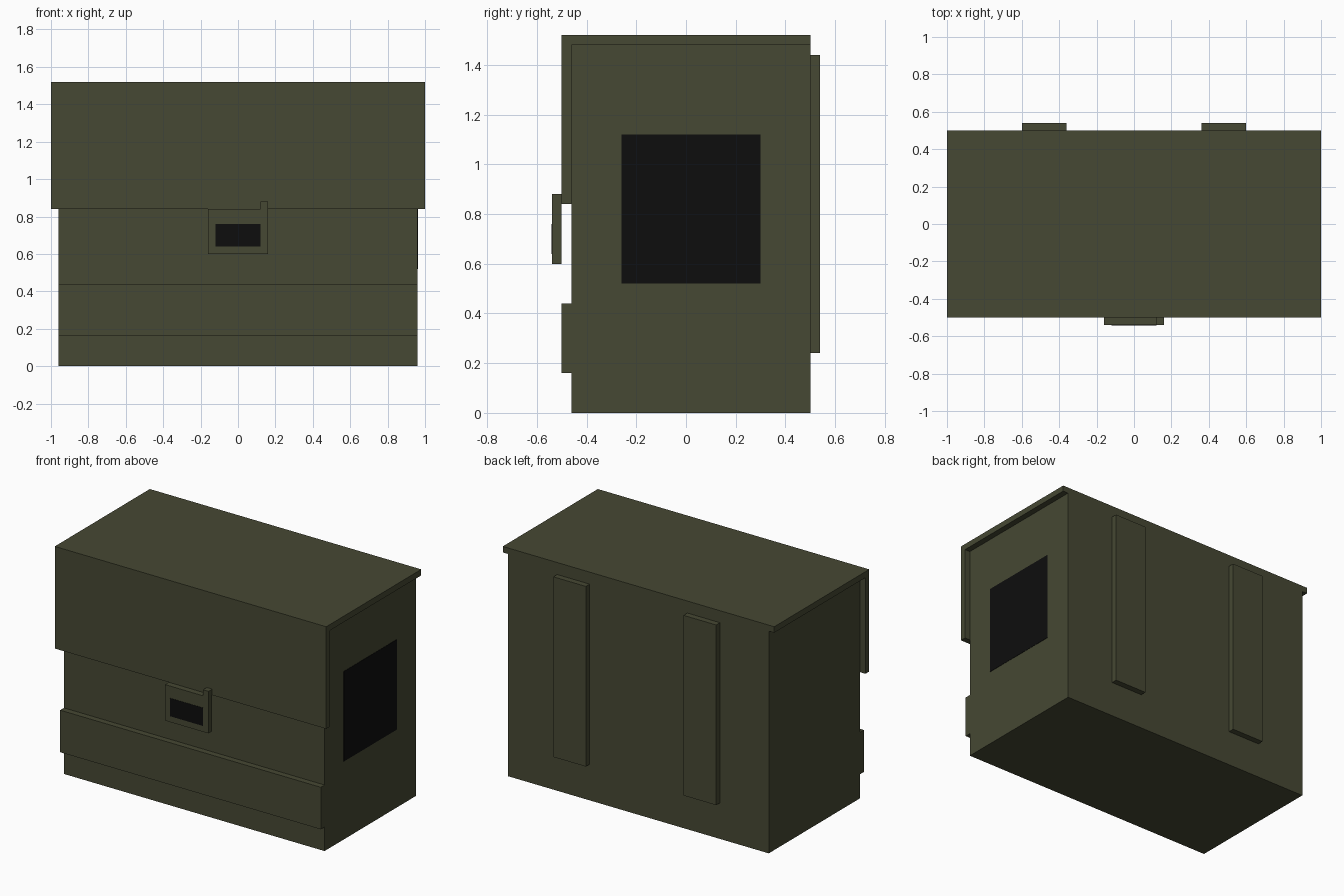
import bpy, bmesh
from mathutils import Vector

if "Cube" in bpy.data.objects:
    bpy.data.objects.remove(bpy.data.objects["Cube"])


def material(name, rgb):
    m = bpy.data.materials.new(name)
    m.diffuse_color = (*rgb, 1)
    m.use_nodes = True
    m.node_tree.nodes["Principled BSDF"].inputs["Base Color"].default_value = m.diffuse_color
    return m


OLIVE = material("olive_green", (0.061, 0.065, 0.033))
BLACK = material("black", (0.004, 0.004, 0.004))


def extrude(name, points, direction, mat):
    """Solid made by extruding a planar outline along a direction."""
    bm = bmesh.new()
    face = bm.faces.new([bm.verts.new(p) for p in points])
    new = bmesh.ops.extrude_face_region(bm, geom=[face])["geom"]
    verts = [g for g in new if isinstance(g, bmesh.types.BMVert)]
    bmesh.ops.translate(bm, verts=verts, vec=Vector(direction))
    bmesh.ops.recalc_face_normals(bm, faces=bm.faces)
    mesh = bpy.data.meshes.new(name)
    bm.to_mesh(mesh)
    bm.free()
    mesh.materials.append(mat)
    obj = bpy.data.objects.new(name, mesh)
    bpy.context.collection.objects.link(obj)
    return obj


def box(name, x, y, z, mat=OLIVE):
    base = [(x[0], y[0], z[0]), (x[1], y[0], z[0]), (x[1], y[1], z[0]), (x[0], y[1], z[0])]
    return extrude(name, base, (0, 0, z[1] - z[0]), mat)


# Main case with the raised band across its front
case = [(-0.46, 0), (0.5, 0), (0.5, 1.48), (-0.46, 1.48),
        (-0.46, 0.44), (-0.5, 0.44), (-0.5, 0.16), (-0.46, 0.16)]
extrude("case_body", [(-0.96, y, z) for y, z in case], (1.92, 0, 0), OLIVE)

# Lid folding down over the front
lid = [(-0.5, 0.84), (-0.46, 0.84), (-0.46, 1.48), (0.5, 1.48), (0.5, 1.52), (-0.5, 1.52)]
extrude("lid_flap", [(-1, y, z) for y, z in lid], (2, 0, 0), OLIVE)

# Front latch plate with its small raised tab
latch = [(-0.16, 0.6), (0.16, 0.6), (0.16, 0.88), (0.12, 0.88), (0.12, 0.84), (-0.16, 0.84)]
extrude("front_latch", [(x, -0.54, z) for x, z in latch], (0, 0.04, 0), OLIVE)
box("latch_window", (-0.12, 0.12), (-0.542, -0.538), (0.64, 0.76), BLACK)

# Black panel on the right side
box("side_panel", (0.958, 0.962), (-0.26, 0.3), (0.52, 1.12), BLACK)

# Two straps on the back
for side, x in (("left", (-0.6, -0.36)), ("right", (0.36, 0.6))):
    box("back_strap_" + side, x, (0.5, 0.54), (0.24, 1.44))
